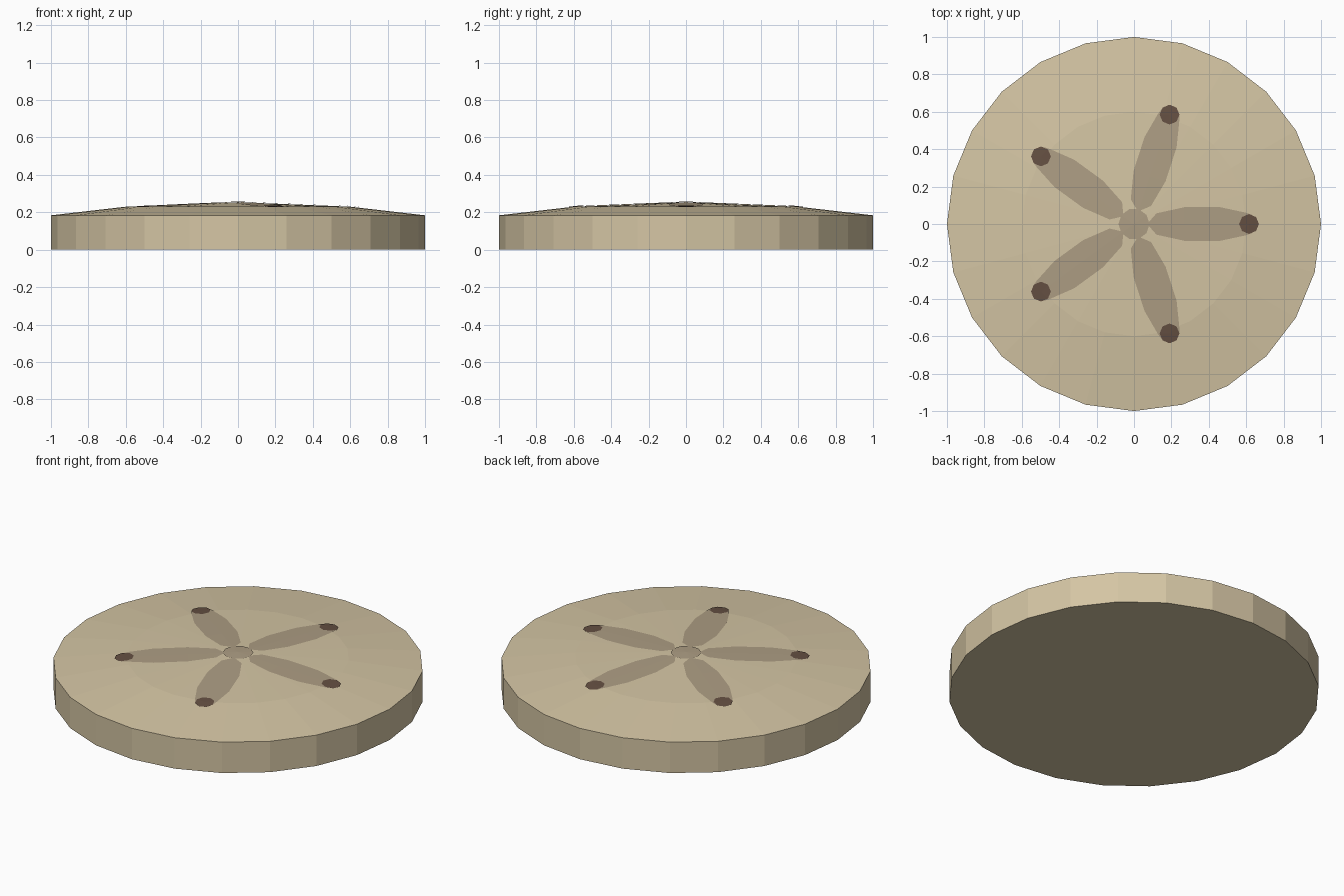
import bpy, bmesh
from math import cos, sin, pi, hypot

if "Cube" in bpy.data.objects:
    bpy.data.objects.remove(bpy.data.objects["Cube"])

SIDES = 24
PROFILE = [(0.0, 0.254), (0.6, 0.23), (1.0, 0.184)]   # domed top: radius, height


def material(name, rgb):
    m = bpy.data.materials.new(name)
    m.diffuse_color = (*rgb, 1)
    m.use_nodes = True
    m.node_tree.nodes["Principled BSDF"].inputs["Base Color"].default_value = m.diffuse_color
    return m


SAND = material("sand", (0.66, 0.56, 0.37))
PETAL = material("petal_tan", (0.42, 0.34, 0.23))
DARK = material("dark_brown", (0.13, 0.08, 0.055))


def top_z(x, y):
    r = hypot(x, y)
    for (r0, z0), (r1, z1) in zip(PROFILE, PROFILE[1:]):
        if r <= r1:
            return z0 + (z1 - z0) * (r - r0) / (r1 - r0)
    return PROFILE[-1][1]


def finish(name, bm, mat):
    bmesh.ops.recalc_face_normals(bm, faces=bm.faces)
    me = bpy.data.meshes.new(name)
    bm.to_mesh(me)
    bm.free()
    me.materials.append(mat)
    ob = bpy.data.objects.new(name, me)
    bpy.context.collection.objects.link(ob)
    return ob


def ring(bm, n, r, z):
    return [bm.verts.new((r * cos(2 * pi * i / n), r * sin(2 * pi * i / n), z)) for i in range(n)]


# Body: flat-bottomed disc with a shallow domed top
bm = bmesh.new()
rings = [ring(bm, SIDES, r, z) for r, z in [(1, 0), (1, 0.184), (0.6, 0.23)]]
apex = bm.verts.new((0, 0, 0.254))
bm.faces.new(rings[0])
for i in range(SIDES):
    j = (i + 1) % SIDES
    for a, b in zip(rings, rings[1:]):
        bm.faces.new((a[i], a[j], b[j], b[i]))
    bm.faces.new((rings[2][i], rings[2][j], apex))
finish("body", bm, SAND)


def patch(name, stations, angle, lift, mat):
    """Thin sheet draped on the dome; stations are (distance, half width)."""
    c, s = cos(angle), sin(angle)
    bm = bmesh.new()

    def vert(u, v):
        x, y = u * c - v * s, u * s + v * c
        return bm.verts.new((x, y, top_z(x, y) + lift))

    rows = [[vert(u, w * k) for k in (-1, 0, 1)] if w else [vert(u, 0)] * 3 for u, w in stations]
    for a, b in zip(rows, rows[1:]):
        for k in (0, 1):
            quad = list(dict.fromkeys((a[k], b[k], b[k + 1], a[k + 1])))
            bm.faces.new(quad)
    finish(name, bm, mat)


def spot(name, x, y, radius, sides, lift, mat):
    """Small polygon draped on the dome."""
    bm = bmesh.new()
    centre = bm.verts.new((x, y, top_z(x, y) + lift))
    rim = ring(bm, sides, radius, 0)
    for v in rim:
        v.co.x += x
        v.co.y += y
        v.co.z = top_z(v.co.x, v.co.y) + lift
    for i in range(sides):
        bm.faces.new((centre, rim[i], rim[(i + 1) % sides]))
    finish(name, bm, mat)


# Five petals radiating from the centre, each ending in a dark pore
STATIONS = [(0.07, 0), (0.12, 0.057), (0.27, 0.09), (0.46, 0.09), (0.6, 0.06), (0.63, 0.05), (0.65, 0)]
for i in range(5):
    a = 2 * pi * i / 5
    patch(f"petal_{i + 1}", STATIONS, a, 0.003, PETAL)
    spot(f"pore_{i + 1}", 0.615 * cos(a), 0.615 * sin(a), 0.053, 8, 0.005, DARK)

# Centre plate
spot("centre_plate", 0, 0, 0.083, 10, 0.004, PETAL)
